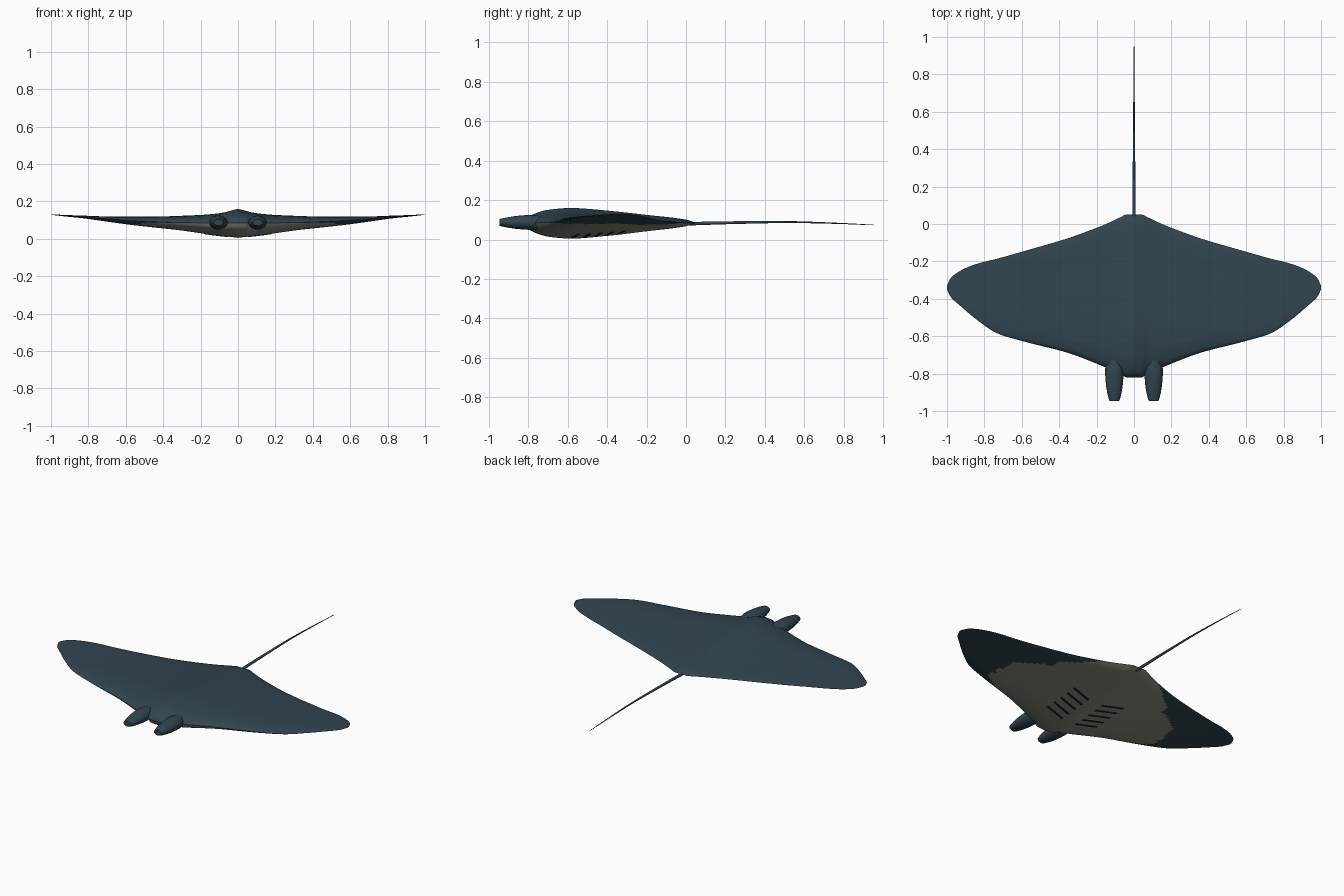
import bpy, bmesh, math
from mathutils import Vector

cube = bpy.data.objects.get("Cube")
if cube:
    bpy.data.objects.remove(cube)


def material(name, rgb):
    m = bpy.data.materials.new(name)
    m.use_nodes = True
    m.diffuse_color = (*rgb, 1)
    m.node_tree.nodes["Principled BSDF"].inputs["Base Color"].default_value = (*rgb, 1)
    return m


slate = material("slate blue skin", (.031, .059, .08))
pale = material("pale belly", (.26, .26, .21))
dark = material("dark gill", (.01, .015, .018))


def spline(keys, t):
    """Monotone cubic through (position, value) pairs."""
    slopes = [(b[1] - a[1]) / (b[0] - a[0]) for a, b in zip(keys, keys[1:])]

    def tangent(i):
        if i == 0 or i == len(keys) - 1:
            return slopes[min(i, len(slopes) - 1)]
        a, b = slopes[i - 1], slopes[i]
        return 2 * a * b / (a + b) if a * b > 0 else 0

    i = 0
    while i < len(keys) - 2 and t > keys[i + 1][0]:
        i += 1
    (x0, y0), (x1, y1) = keys[i], keys[i + 1]
    h = x1 - x0
    u = (t - x0) / h
    v = 1 - u
    return (y0 * (1 + 2 * u) * v * v + y1 * (1 + 2 * v) * u * u
            + h * u * v * (tangent(i) * v - tangent(i + 1) * u))


def finish(name, bm, mats, mirror=False):
    bmesh.ops.recalc_face_normals(bm, faces=bm.faces)
    mesh = bpy.data.meshes.new(name)
    bm.to_mesh(mesh)
    bm.free()
    ob = bpy.data.objects.new(name, mesh)
    bpy.context.collection.objects.link(ob)
    for m in mats:
        mesh.materials.append(m)
    if mirror:
        ob.modifiers.new("Mirror", 'MIRROR').merge_threshold = .0005
    bpy.ops.object.select_all(action='DESELECT')
    ob.select_set(True)
    bpy.context.view_layer.objects.active = ob
    bpy.ops.object.shade_smooth_by_angle(angle=math.radians(40))
    return ob


def loft(bm, rings):
    """Skin closed rings of points; returns rows of faces."""
    rows = [[bm.verts.new(p) for p in ring] for ring in rings]
    n = len(rows[0])
    return rows, [[bm.faces.new((a[j], a[(j + 1) % n], b[(j + 1) % n], b[j]))
                   for j in range(n)] for a, b in zip(rows, rows[1:])]


# Wing stations: x, leading y, trailing y, edge z, height above, depth below
STATIONS = [
    (0, -.82, .05, .085, .075, .08),
    (.04, -.82, .05, .085, .065, .075),
    (.075, -.795, .035, .085, .056, .071),
    (.15, -.767, 0, .085, .046, .062),
    (.35, -.69, -.075, .088, .033, .038),
    (.57, -.633, -.14, .098, .02, .024),
    (.73, -.585, -.185, .109, .011, .013),
    (.83, -.52, -.21, .117, .007, .007),
    (.92, -.445, -.245, .123, .004, .004),
    (.98, -.39, -.29, .128, .002, .002),
    (1, -.35, -.33, .13, .001, .001)]
COLUMNS = [[(i, row[c]) for i, row in enumerate(STATIONS)] for c in range(6)]
THICKNESS = [(0, 0), (.02, .35), (.05, .57), (.14, .88), (.27, 1),
             (.48, .83), (.71, .54), (.94, .22), (1, 0)]
BELLY = [(-.8, .4), (-.62, .54), (-.48, .62), (-.33, .55), (-.2, .39), (-.05, .26), (.05, .2)]
CHORD, STEPS = 44, 8


def section(s):
    x, lead, trail, edge, up, down = (spline(c, s) for c in COLUMNS)
    ring = []
    for j in range(2 * CHORD):
        t = (1 - math.cos(math.pi * j / CHORD)) / 2
        h = spline(THICKNESS, t) * (up if j <= CHORD else -down)
        ring.append((x, lead + (trail - lead) * t, edge + h))
    return ring


# Body and wings, with the pale patch on the underside
bm = bmesh.new()
count = (len(STATIONS) - 1) * STEPS
rows, strips = loft(bm, [section(i / STEPS) for i in range(count + 1)])
bm.faces.new(rows[-1])
for strip in strips:
    for f in strip[CHORD:]:
        c = f.calc_center_median()
        wobble = .018 * math.sin(31 * c.y) + .012 * math.sin(67 * c.y + 1)
        if c.z < .086 and c.x < spline(BELLY, c.y) + wobble:
            f.material_index = 1
finish("body_and_wings", bm, [slate, pale], mirror=True)


def belly_point(x, y):
    """Point on the underside at a given place."""
    s = 0
    while spline(COLUMNS[0], s) < x:
        s += .02
    _, lead, trail, edge, _, down = (spline(c, s) for c in COLUMNS)
    return Vector((x, y, edge - down * spline(THICKNESS, (y - lead) / (trail - lead))))


# Gill slits: five thin slanted plates on each side of the belly
bm = bmesh.new()
for k in range(5):
    y = -.575 + .058 * k
    rings = []
    for i in range(7):
        p = belly_point(.05 + .022 * i, y + .005 * i)
        rings.append([p + Vector((0, a, b)) for a, b in
                      ((-.006, -.003), (.006, -.003), (.006, .004), (-.006, .004))])
    rows, _ = loft(bm, rings)
    bm.faces.new(rows[0])
    bm.faces.new(rows[-1])
finish("gill_slits", bm, [dark], mirror=True)

# Head lobes: tapered oval tubes pointing forward, y / half width / half height
bm = bmesh.new()
rings = []
for y, w, h in ((-.7, .03, .025), (-.77, .049, .038), (-.81, .049, .037), (-.86, .045, .033),
                (-.9, .039, .027), (-.935, .03, .02), (-.945, .026, .017)):
    rings.append([(.105 + w * math.cos(a), y, .087 + h * math.sin(a))
                  for a in (math.tau * i / 24 for i in range(24))])
rows, _ = loft(bm, rings)
bm.faces.new(rows[0])
bm.faces.new(rows[-1])
finish("head_lobes", bm, [slate], mirror=True)

# Tail: thin whip with a slight arch
bm = bmesh.new()
ARCH = [(0, .08), (.25, .086), (.5, .089), (.75, .083), (.95, .074)]
rings = []
for i in range(25):
    y = .95 * i / 24
    r = .0095 - .008 * i / 24
    rings.append([(r * math.cos(a), y, spline(ARCH, y) + r * math.sin(a))
                  for a in (math.tau * k / 10 for k in range(10))])
rows, _ = loft(bm, rings)
bm.faces.new(rows[0])
bm.faces.new(rows[-1])
finish("tail", bm, [slate])
